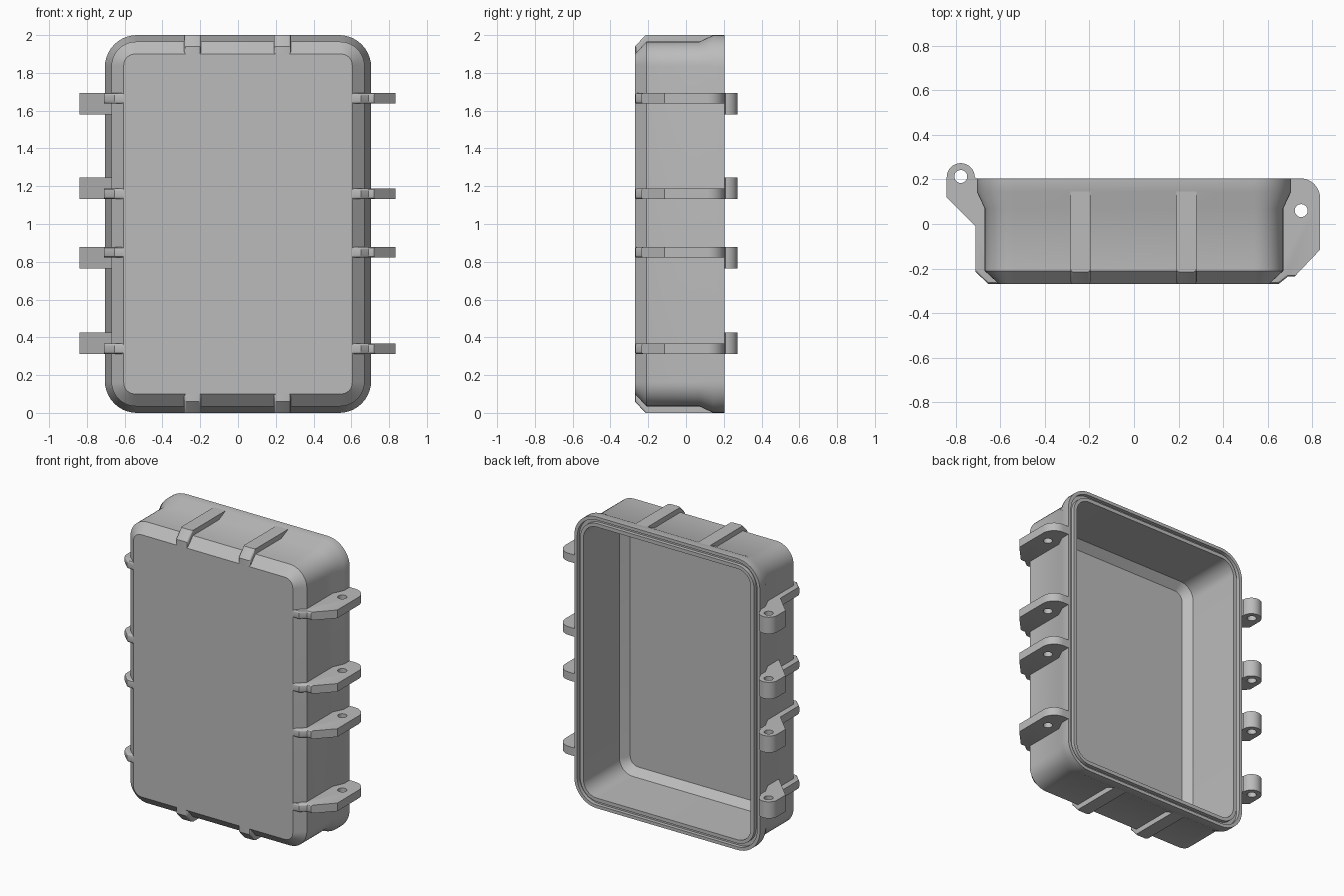
import bpy, bmesh
from math import sin, cos, pi, radians
from mathutils import Vector

if "Cube" in bpy.data.objects:
    bpy.data.objects.remove(bpy.data.objects["Cube"], do_unlink=True)

grey = bpy.data.materials.new("plain_grey")
grey.use_nodes = True
grey.diffuse_color = (0.5, 0.5, 0.5, 1)
grey.node_tree.nodes["Principled BSDF"].inputs["Base Color"].default_value = (0.5, 0.5, 0.5, 1)


def finish(name, bm):
    bmesh.ops.recalc_face_normals(bm, faces=bm.faces)
    mesh = bpy.data.meshes.new(name)
    bm.to_mesh(mesh)
    bm.free()
    mesh.materials.append(grey)
    obj = bpy.data.objects.new(name, mesh)
    bpy.context.collection.objects.link(obj)
    soften(obj)
    return obj


def soften(obj):
    obj.data.shade_smooth()
    obj.data.set_sharp_from_angle(angle=radians(30))


def arc(cx, cy, r, start, end, n=10):
    return [(cx + r * cos(radians(start + (end - start) * i / n)),
             cy + r * sin(radians(start + (end - start) * i / n))) for i in range(n + 1)]


def rounded_rect(hw, hh, r):
    pts = []
    for sx, sz, a in ((1, 1, 0), (-1, 1, 90), (-1, -1, 180), (1, -1, 270)):
        pts += arc(sx * (hw - r), sz * (hh - r), r, a, a + 90)
    return pts


def plate(name, pts, place, a, b, round_front=True):
    """Extrude a closed profile from a to b, softening the long edges at the front."""
    bm = bmesh.new()
    low = [bm.verts.new(place(p, a)) for p in pts]
    high = [bm.verts.new(place(p, b)) for p in pts]
    caps = [bm.faces.new(low), bm.faces.new(high[::-1])]
    for i in range(len(pts)):
        j = (i + 1) % len(pts)
        bm.faces.new((low[i], low[j], high[j], high[i]))
    bmesh.ops.recalc_face_normals(bm, faces=bm.faces)
    if round_front:
        edges = [e for c in caps for e in c.edges if all(v.co.y < -0.2 for v in e.verts)]
        bmesh.ops.bevel(bm, geom=edges, offset=0.012, segments=3, profile=0.5, affect='EDGES')
    return finish(name, bm)


def drill(obj, x, y, r):
    """Cut a pin hole running along z through a plate."""
    bm = bmesh.new()
    bmesh.ops.create_cone(bm, cap_ends=True, segments=24, radius1=r, radius2=r, depth=3)
    bmesh.ops.translate(bm, verts=bm.verts, vec=(x, y, 1))
    cutter = finish("pin_cutter", bm)
    cutter.hide_render = True
    mod = obj.modifiers.new("pin_hole", 'BOOLEAN')
    mod.operation = 'DIFFERENCE'
    mod.solver = 'EXACT'
    mod.object = cutter
    bpy.context.view_layer.objects.active = obj
    bpy.ops.object.modifier_apply(modifier=mod.name)
    bpy.data.objects.remove(cutter, do_unlink=True)
    soften(obj)


# Case shell: rounded rectangles from front panel, around the rim, to inner floor
# Each ring: half width, depth position, corner radius
rings = [(0.605, -0.27, 0.06), (0.67, -0.21, 0.13), (0.67, 0.07, 0.13),
         (0.705, 0.145, 0.17), (0.705, 0.205, 0.17),
         (0.683, 0.205, 0.15), (0.683, 0.18, 0.15),
         (0.66, 0.18, 0.13), (0.66, 0.205, 0.13),
         (0.635, 0.205, 0.1), (0.635, -0.185, 0.1), (0.588, -0.235, 0.06)]
bm = bmesh.new()
loops = []
for hw, y, r in rings:
    loops.append([bm.verts.new((x, y, 1 + z)) for x, z in rounded_rect(hw, hw + 0.295, r)])
for lo, hi in zip(loops, loops[1:]):
    for i in range(len(lo)):
        j = (i + 1) % len(lo)
        bm.faces.new((lo[i], lo[j], hi[j], hi[i]))
bm.faces.new(loops[0])
bm.faces.new(loops[-1])
finish("case_shell", bm)

# Ribs on the top and bottom walls
rib = [(-0.25, 0.9), (-0.27, 0.9), (-0.27, 0.94), (-0.215, 1.0), (0.15, 1.0),
       (0.15, 0.985), (0.07, 0.95), (-0.2, 0.95)]
for label, s in (("top", 1), ("bottom", -1)):
    for side, cx in (("left", 0.235), ("right", -0.24)):
        plate(f"{label}_rib_{side}", rib,
              lambda p, t, s=s: Vector((t, p[0], 1 + s * p[1])), cx - 0.045, cx + 0.045)


def flat(p, t):
    return Vector((p[0], p[1], t))


# Latch lugs on the left, hinge lugs with knuckles on the right
wall = [(0.7, 0.2), (0.7, 0.145), (0.65, 0.07)]
latch = ([(0.65, -0.2), (0.605, -0.25), (0.605, -0.27), (0.65, -0.268), (0.69, -0.236),
          (0.72, -0.236), (0.835, -0.115)]
         + arc(0.745, 0.115, 0.09, 0, 90) + [(0.7, 0.205)] + wall[1:])
knuckle_end = [(-0.84, 0.12)] + arc(-0.777, 0.21, 0.063, 180, 0, 16)
inner = [(-x, y) for x, y in wall]
hinge = ([(-0.65, -0.2), (-0.605, -0.25), (-0.605, -0.27), (-0.655, -0.268),
          (-0.71, -0.215), (-0.71, -0.01)] + knuckle_end + inner)
knuckle = [(-0.66, -0.06)] + knuckle_end + inner[:2] + [(-0.66, 0.07)]

for n, (z, grow) in enumerate(((0.34, 1), (0.85, -1), (1.16, 1), (1.665, -1)), 1):
    a, b = z - 0.028, z + 0.028
    drill(plate(f"latch_lug_{n}", latch, flat, a, b), 0.75, 0.06, 0.029)
    drill(plate(f"hinge_lug_{n}", hinge, flat, a, b), -0.777, 0.213, 0.029)
    edge = z + grow * 0.028
    drill(plate(f"hinge_knuckle_{n}", knuckle, flat, edge, edge + grow * 0.058, False),
          -0.777, 0.213, 0.029)
